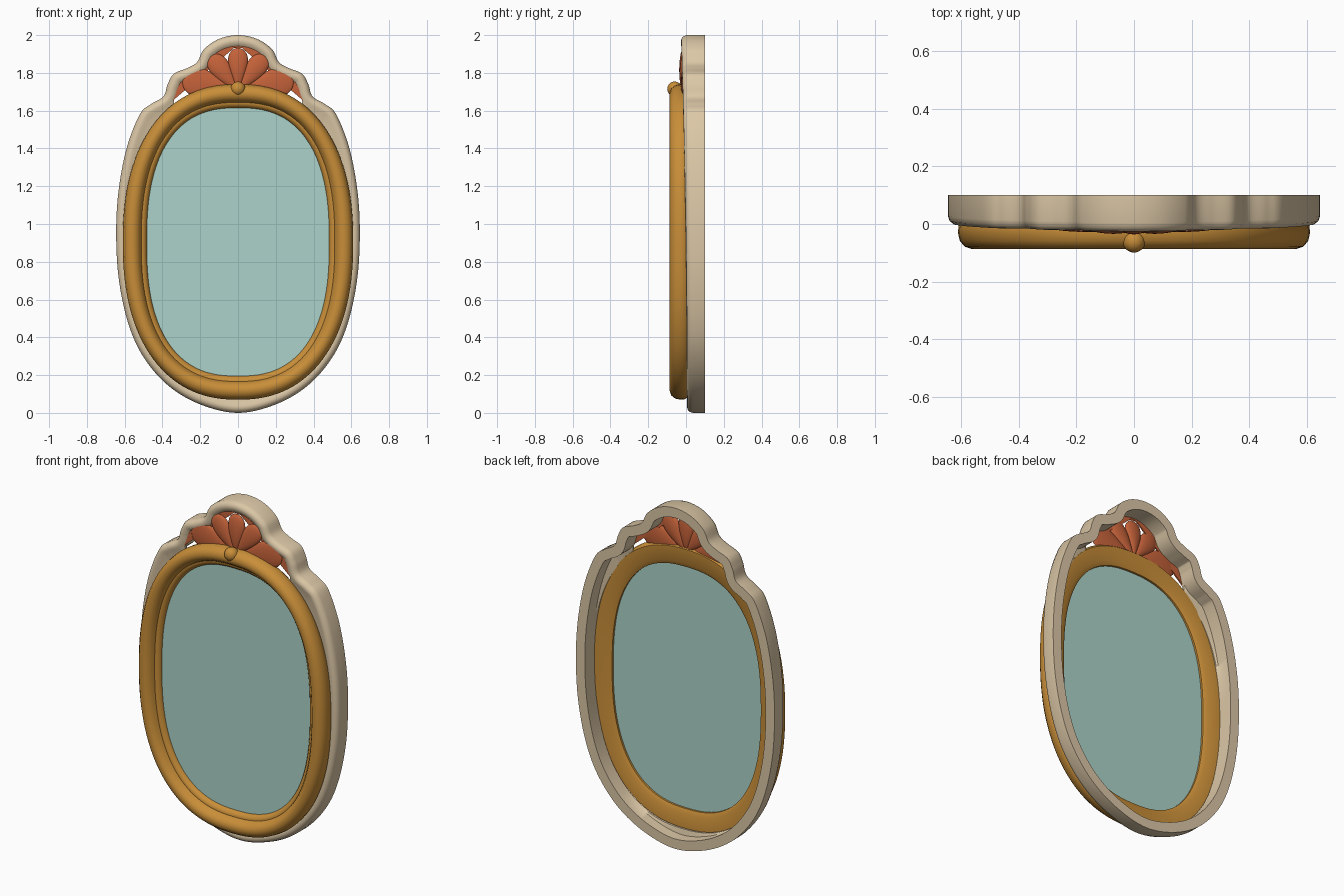
import bpy, bmesh, math
from mathutils import Vector, Matrix

cube = bpy.data.objects.get("Cube")
if cube:
    bpy.data.objects.remove(cube, do_unlink=True)


def material(name, rgb):
    m = bpy.data.materials.new(name)
    m.use_nodes = True
    m.diffuse_color = (*rgb, 1)
    m.node_tree.nodes["Principled BSDF"].inputs["Base Color"].default_value = (*rgb, 1)
    return m


CREAM = material("cream", (0.71, 0.57, 0.38))
GOLD = material("gold", (0.58, 0.27, 0.04))
RED = material("terracotta", (0.56, 0.123, 0.042))
GLASS = material("mirror glass", (0.41, 0.65, 0.59))
MIDDLE = 0.905


def finish(name, bm, mat, angle=50):
    bmesh.ops.recalc_face_normals(bm, faces=bm.faces)
    mesh = bpy.data.meshes.new(name)
    bm.to_mesh(mesh)
    bm.free()
    mesh.materials.append(mat)
    obj = bpy.data.objects.new(name, mesh)
    bpy.context.collection.objects.link(obj)
    bpy.ops.object.select_all(action="DESELECT")
    obj.select_set(True)
    bpy.context.view_layer.objects.active = obj
    bpy.ops.object.shade_smooth_by_angle(angle=math.radians(angle))


def loft(name, rings, mat):
    """Skin closed loops into a closed tube."""
    bm = bmesh.new()
    loops = [[bm.verts.new(p) for p in ring] for ring in rings]
    n = len(loops[0])
    for k, a in enumerate(loops):
        b = loops[(k + 1) % len(loops)]
        for i in range(n):
            j = (i + 1) % n
            bm.faces.new((a[i], a[j], b[j], b[i]))
    finish(name, bm, mat)


def spline(pts, steps=8):
    """Closed Catmull-Rom curve through the points."""
    out, n = [], len(pts)
    for i in range(n):
        a, b, c, d = (pts[(i + k) % n] for k in (-1, 0, 1, 2))
        for s in range(steps):
            t = s / steps
            out.append(0.5 * (2 * b + (c - a) * t + (2 * a - 5 * b + 4 * c - d) * t ** 2
                              + (3 * b - a - 3 * c + d) * t ** 3))
    return out


def inset(pts, dist):
    """Move a clockwise outline inward."""
    out = []
    for i, p in enumerate(pts):
        t = (pts[(i + 1) % len(pts)] - pts[i - 1]).normalized()
        out.append(p + Vector((t.y, -t.x)) * dist)
    return out


def oval_size(s):
    """Half width, half height and power: s = 0 outside, 1 at the glass."""
    return 0.61 - 0.127 * s, 0.835 - 0.125 * s, 2.3 + 0.2 * s


def oval(s, count=128):
    w, h, power = oval_size(s)
    pts = []
    for i in range(count):
        a = math.tau * i / count
        c, d = math.cos(a), math.sin(a)
        pts.append((math.copysign(abs(c) ** (2 / power), c) * w,
                    MIDDLE + math.copysign(abs(d) ** (2 / power), d) * h))
    return pts


def reach(p, s=0.17):
    """Pull a point in to the oval, except in the crest."""
    w, h, power = oval_size(s)
    size = (abs(p.x / w) ** power + abs((p.y - MIDDLE) / h) ** power) ** (1 / power)
    if size <= 1 or p.y > 1.65:
        return p
    return Vector((p.x / size, MIDDLE + (p.y - MIDDLE) / size))


# Lobed outline, one half mirrored
half = [(0, 2), (0.1, 1.98), (0.18, 1.925), (0.217, 1.857), (0.27, 1.825), (0.34, 1.795),
        (0.372, 1.74), (0.395, 1.675), (0.46, 1.635), (0.52, 1.58), (0.59, 1.4),
        (0.633, 1.17), (0.645, 0.94), (0.63, 0.7), (0.58, 0.47), (0.5, 0.295),
        (0.37, 0.145), (0.2, 0.045), (0, 0.0)]
half = [Vector(p) for p in half]
outline = spline(half + [Vector((-p.x, p.y)) for p in half[-2:0:-1]])

# Outer rim with a thin flange that runs in behind the gold moulding
profile = [(0, None, False), (0, 0.03, False), (0.006, 0.012, False), (0.02, 0.001, False),
           (0.036, 0, False), (0.05, 0.006, False), (0.058, 0.012, True),
           (0.058, 0.024, True), (0.058, 0.03, False), (0.058, None, False)]
rings = []
for d, y, flange in profile:
    ring = []
    for p, q in zip(outline, inset(outline, d)):
        front = 0.006 - 0.032 * (p.y / 2) ** 2
        if flange:
            q = reach(q)
        ring.append((q.x, 0.1 if y is None else front + y, q.y))
    rings.append(ring)
loft("outer_rim", rings, CREAM)

# Gold moulding with a stepped inner lip
profile = [(0.12, 0.01), (0.02, -0.005), (0, -0.03), (0.05, -0.058), (0.18, -0.078),
           (0.38, -0.087), (0.58, -0.08), (0.71, -0.06), (0.77, -0.042), (0.81, -0.042),
           (0.9, -0.038), (0.97, -0.028), (1, -0.02), (1, -0.004), (0.8, 0.008)]
loft("gold_frame", [[(x, y, z) for x, z in oval(s)] for s, y in profile], GOLD)

# Mirror glass
bm = bmesh.new()
bm.faces.new([bm.verts.new((x, -0.016, z)) for x, z in oval(0.98)])
finish("mirror_glass", bm, GLASS)

# Crest back plate
bm = bmesh.new()
crest = [p for p in inset(outline, 0.05) if p.y > 1.64]
crest = [p for p in crest if p.x < 0] + [p for p in crest if p.x >= 0]
face = bm.faces.new([bm.verts.new((p.x, -0.008, p.y)) for p in crest])
ext = bmesh.ops.extrude_face_region(bm, geom=[face], use_keep_orig=True)
bmesh.ops.translate(bm, vec=(0, 0.008, 0),
                    verts=[v for v in ext["geom"] if isinstance(v, bmesh.types.BMVert)])
finish("crest_plate", bm, RED)


def petal(name, angle, length, width, depth):
    """Teardrop that widens towards its rounded tip."""
    bm = bmesh.new()
    bmesh.ops.create_uvsphere(bm, u_segments=24, v_segments=16, radius=1)
    for v in bm.verts:
        t = (v.co.z + 1) / 2
        v.co = Vector((v.co.x * width * (0.3 + t), v.co.y * depth, t * length))
    move = Matrix.Translation((0, -0.011, 1.7)) @ Matrix.Rotation(math.radians(angle), 4, "Y")
    bmesh.ops.transform(bm, matrix=move, verts=bm.verts)
    finish(name, bm, RED)


# Fan of petals
petal("petal_center", 0, 0.232, 0.058, 0.025)
for side, sign in (("left", 1), ("right", -1)):
    petal("petal_inner_" + side, 37 * sign, 0.238, 0.06, 0.023)
    petal("petal_outer_" + side, 77 * sign, 0.3, 0.083, 0.017)

# Gold bead at the base of the fan
bm = bmesh.new()
bmesh.ops.create_uvsphere(bm, u_segments=24, v_segments=16, radius=0.039,
                          matrix=Matrix.Translation((0, -0.06, 1.715)))
finish("gold_bead", bm, GOLD)
